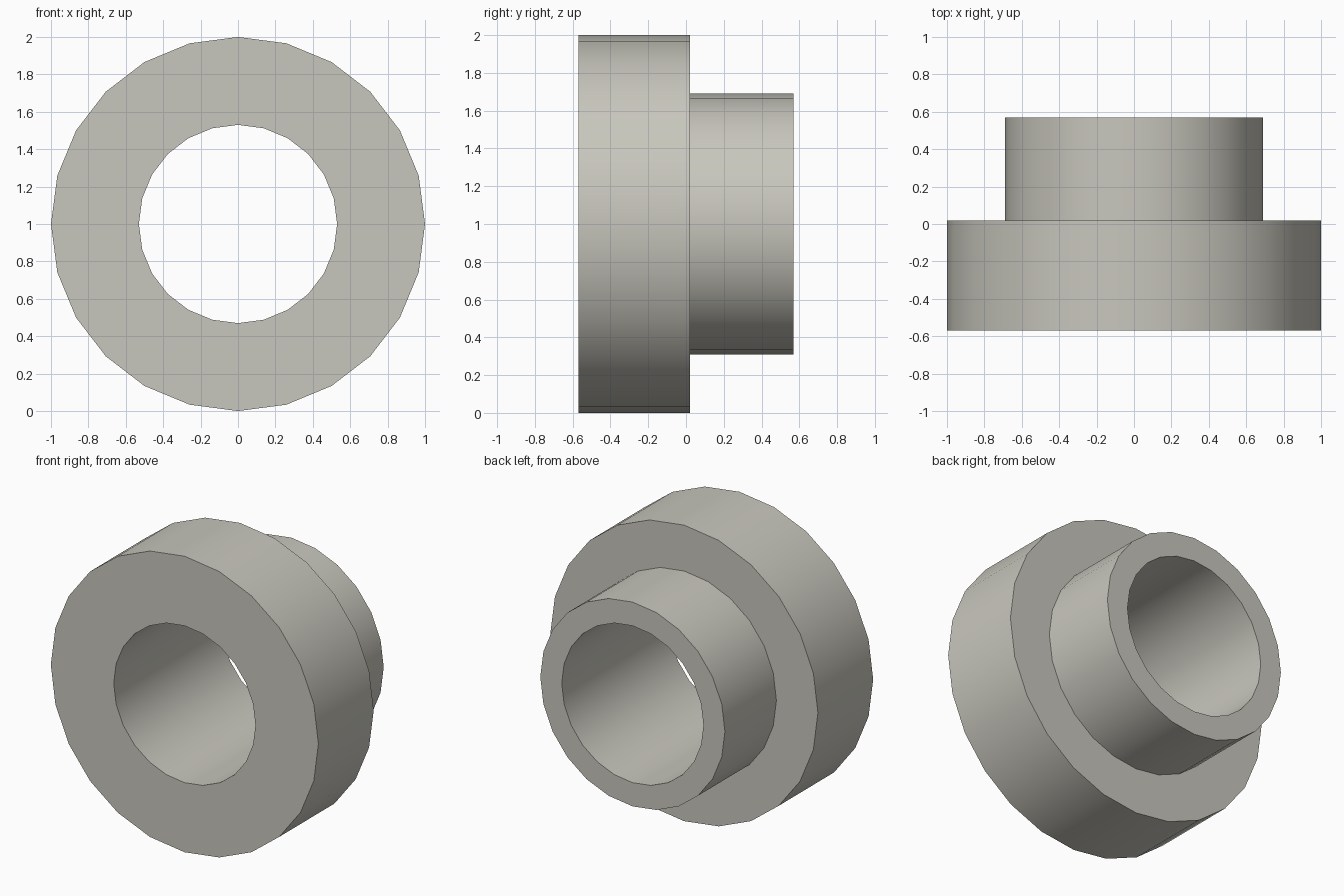
import bpy, bmesh, math
from mathutils import Matrix, Vector

cube = bpy.data.objects.get("Cube")
if cube:
    bpy.data.objects.remove(cube, do_unlink=True)

SIDES = 24
BORE, HUB, FLANGE = 0.53, 0.69, 1.0        # radii
FRONT, STEP, BACK = -0.57, 0.02, 0.57      # positions along y

mat = bpy.data.materials.new("warm grey")
mat.use_nodes = True
colour = (0.58, 0.57, 0.51, 1.0)
mat.diffuse_color = colour
mat.node_tree.nodes["Principled BSDF"].inputs["Base Color"].default_value = colour

# Closed cross-section (radius, y) of the flanged bushing
profile = [(BORE, FRONT), (FLANGE, FRONT), (FLANGE, STEP),
           (HUB, STEP), (HUB, BACK), (BORE, BACK)]

# Revolve the section around the y axis
bm = bmesh.new()
rings = []
for i in range(SIDES):
    turn = Matrix.Rotation(2 * math.pi * i / SIDES, 3, 'Y')
    rings.append([bm.verts.new(turn @ Vector((r, y, 0))) for r, y in profile])
for i in range(SIDES):
    a, b = rings[i], rings[(i + 1) % SIDES]
    for j in range(len(profile)):
        k = (j + 1) % len(profile)
        bm.faces.new((a[j], a[k], b[k], b[j]))
bmesh.ops.recalc_face_normals(bm, faces=bm.faces)

mesh = bpy.data.meshes.new("flanged_bushing")
bm.to_mesh(mesh)
bm.free()
mesh.materials.append(mat)
bushing = bpy.data.objects.new("flanged_bushing", mesh)
bushing.location.z = FLANGE
bpy.context.collection.objects.link(bushing)

# Smooth round walls, crisp rims
bpy.ops.object.select_all(action='DESELECT')
bushing.select_set(True)
bpy.context.view_layer.objects.active = bushing
bpy.ops.object.shade_smooth_by_angle(angle=math.radians(30))
